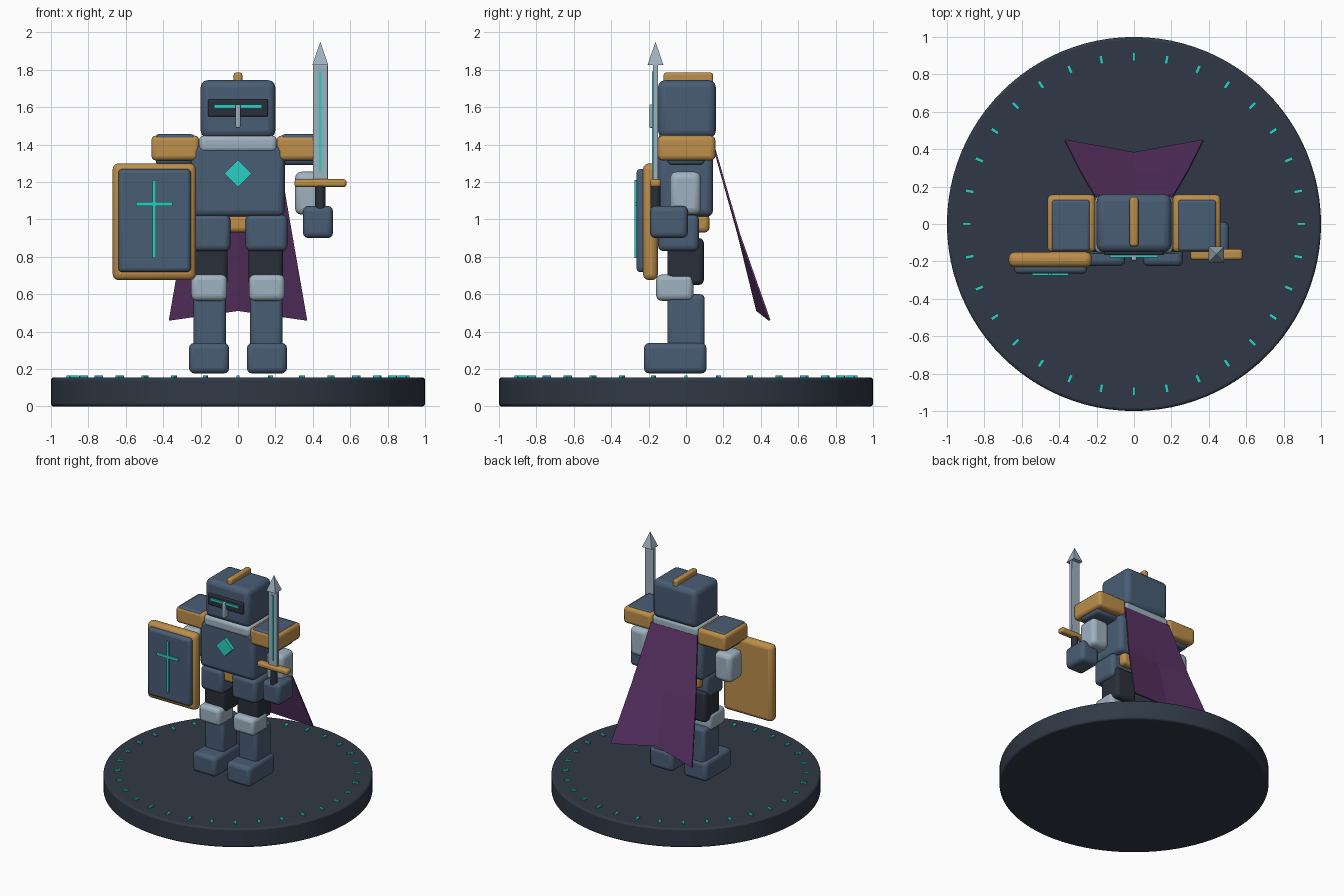
import bpy, bmesh, math
from mathutils import Matrix, Vector

cube = bpy.data.objects.get("Cube")
if cube:
    bpy.data.objects.remove(cube, do_unlink=True)


def material(name, hex_code):
    def linear(v):
        return v / 12.92 if v <= 0.04045 else ((v + 0.055) / 1.055) ** 2.4
    rgb = [linear(int(hex_code[i:i + 2], 16) / 255) for i in (0, 2, 4)]
    m = bpy.data.materials.new(name)
    m.use_nodes = True
    m.diffuse_color = (*rgb, 1)
    m.node_tree.nodes["Principled BSDF"].inputs["Base Color"].default_value = (*rgb, 1)
    return m


STEEL = material("blue steel", "495D74")
SILVER = material("pale silver", "9FB2C0")
GOLD = material("antique gold", "BC8E4A")
DARK = material("dark cloth", "2A303A")
STONE = material("dark stone", "303946")
TEAL = material("glowing teal", "2BCFC4")
PURPLE = material("purple cloth", "5B3366")


def finish(name, bm, mat, bevel=0, smooth=True, segments=3):
    bmesh.ops.recalc_face_normals(bm, faces=bm.faces)
    mesh = bpy.data.meshes.new(name)
    bm.to_mesh(mesh)
    bm.free()
    mesh.materials.append(mat)
    ob = bpy.data.objects.new(name, mesh)
    bpy.context.collection.objects.link(ob)
    if bevel:
        mod = ob.modifiers.new("Rounded edges", 'BEVEL')
        mod.width = bevel
        mod.segments = segments
        mod.limit_method = 'ANGLE'
    if smooth:
        bpy.ops.object.select_all(action='DESELECT')
        ob.select_set(True)
        bpy.context.view_layer.objects.active = ob
        bpy.ops.object.shade_smooth_by_angle(angle=math.radians(35))
    return ob


def box(name, mat, x, y, z, bevel=0.025):
    """Rounded box given its (low, high) extents on each axis."""
    spans = (x, y, z)
    centre = Vector([(a + b) / 2 for a, b in spans])
    size = [b - a for a, b in spans]
    bm = bmesh.new()
    bmesh.ops.create_cube(bm, size=1, matrix=Matrix.Translation(centre) @ Matrix.Diagonal((*size, 1)))
    return finish(name, bm, mat, bevel, smooth=bevel > 0)


def cone(name, mat, centre, r1, r2, depth, sides, turn=0, bevel=0, smooth=True):
    bm = bmesh.new()
    bmesh.ops.create_cone(bm, cap_ends=True, segments=sides, radius1=r1, radius2=r2, depth=depth,
                          matrix=Matrix.Translation(centre) @ Matrix.Rotation(turn, 4, 'Z'))
    return finish(name, bm, mat, bevel, smooth)


# Round base with a ring of radial marks
cone("base", STONE, (0, 0, 0.0775), 1, 1, 0.155, 96, bevel=0.015)
bm = bmesh.new()
for i in range(32):
    bmesh.ops.create_cube(bm, size=1, matrix=Matrix.Rotation(math.tau * i / 32, 4, 'Z')
                          @ Matrix.Translation((0.895, 0, 0.158)) @ Matrix.Diagonal((0.045, 0.018, 0.014, 1)))
finish("base_marks", bm, TEAL, smooth=False)

# Paired legs, arms and shoulders
for side, s in (("left", 1), ("right", -1)):
    def pair(part, mat, x, y, z, bevel=0.025):
        box(f"{side}_{part}", mat, sorted((s * x[0], s * x[1])), y, z, bevel)

    pair("boot", STEEL, (0.047, 0.262), (-0.225, 0.11), (0.176, 0.34), 0.03)
    pair("shin", STEEL, (0.065, 0.237), (-0.1, 0.1), (0.3, 0.6))
    pair("knee_guard", SILVER, (0.058, 0.25), (-0.16, 0.04), (0.565, 0.705), 0.03)
    pair("thigh", DARK, (0.055, 0.24), (-0.1, 0.095), (0.65, 0.9))
    pair("hip_plate", STEEL, (0.04, 0.265 if s > 0 else 0.24), (-0.15, 0.07), (0.83, 1.025), 0.03)
    pair("upper_arm", STEEL, (0.23, 0.44), (-0.1, 0.1), (1.29, 1.4))
    pair("forearm", SILVER, (0.305, 0.46), (-0.085, 0.08), (1.025, 1.255), 0.035)
    pair("shoulder_guard", GOLD, (0.207, 0.463), (-0.15, 0.157), (1.315, 1.448), 0.025)
    pair("shoulder_plate", STEEL, (0.235, 0.44), (-0.145, 0.13), (1.4, 1.456), 0.015)

# Torso
box("torso", STEEL, (-0.25, 0.25), (-0.15, 0.145), (1.015, 1.4), 0.035)
box("belt", GOLD, (-0.2, 0.2), (-0.12, 0.125), (0.93, 1.03))
box("neck_guard", SILVER, (-0.208, 0.208), (-0.155, 0.15), (1.36, 1.448), 0.025)
bm = bmesh.new()
bmesh.ops.create_cube(bm, size=1, matrix=Matrix.Translation((0, -0.16, 1.245))
                      @ Matrix.Rotation(math.pi / 4, 4, 'Y') @ Matrix.Diagonal((0.105, 0.04, 0.105, 1)))
finish("chest_gem", bm, TEAL, smooth=False)

# Helmet
box("helmet", STEEL, (-0.2, 0.2), (-0.15, 0.16), (1.435, 1.745), 0.04)
box("helmet_crest", GOLD, (-0.023, 0.023), (-0.12, 0.145), (1.72, 1.785), 0.014)
box("visor", DARK, (-0.16, 0.16), (-0.167, -0.12), (1.55, 1.642), 0.008)
box("visor_glow", TEAL, (-0.128, 0.128), (-0.178, -0.15), (1.594, 1.614), 0)
box("nose_guard", SILVER, (-0.013, 0.013), (-0.195, -0.14), (1.49, 1.615), 0.006)

# Shield
box("shield_frame", GOLD, (-0.67, -0.225), (-0.23, -0.15), (0.675, 1.3), 0.032)
box("shield_face", STEEL, (-0.64, -0.252), (-0.265, -0.2), (0.718, 1.27), 0.022)
box("shield_cross_upright", TEAL, (-0.458, -0.438), (-0.275, -0.25), (0.795, 1.21), 0)
box("shield_cross_bar", TEAL, (-0.546, -0.35), (-0.275, -0.25), (1.071, 1.094), 0)

# Sword and the hand holding it
box("left_hand", STEEL, (0.347, 0.508), (-0.193, 0.01), (0.9, 1.073), 0.03)
cone("sword_grip", DARK, (0.44, -0.163, 1.11), 0.027, 0.027, 0.17, 24)
box("sword_guard", GOLD, (0.302, 0.58), (-0.192, -0.134), (1.173, 1.215), 0.015)
box("sword_blade", SILVER, (0.4, 0.48), (-0.177, -0.149), (1.2, 1.827), 0.004)
box("sword_glow", TEAL, (0.432, 0.447), (-0.183, -0.17), (1.255, 1.79), 0)
cone("sword_tip", SILVER, (0.44, -0.163, 1.888), 0.06, 0, 0.124, 4, turn=math.pi / 4, smooth=False)

# Cape: three flaring rows with the hem pulled in at the middle
bm = bmesh.new()
rows = []
for half, y, z, mid_y, mid_z in ((0.21, 0.15, 1.385, 0.15, 1.385),
                                 (0.29, 0.285, 0.92, 0.28, 0.92),
                                 (0.37, 0.447, 0.46, 0.38, 0.512)):
    rows.append([bm.verts.new(p) for p in ((-half, y, z), (0, mid_y, mid_z), (half, y, z))])
for upper, lower in zip(rows, rows[1:]):
    for i in range(2):
        bm.faces.new((upper[i], lower[i], lower[i + 1], upper[i + 1]))
cape = finish("cape", bm, PURPLE, smooth=False)
thick = cape.modifiers.new("Cloth thickness", 'SOLIDIFY')
thick.thickness = 0.01
thick.offset = 0
